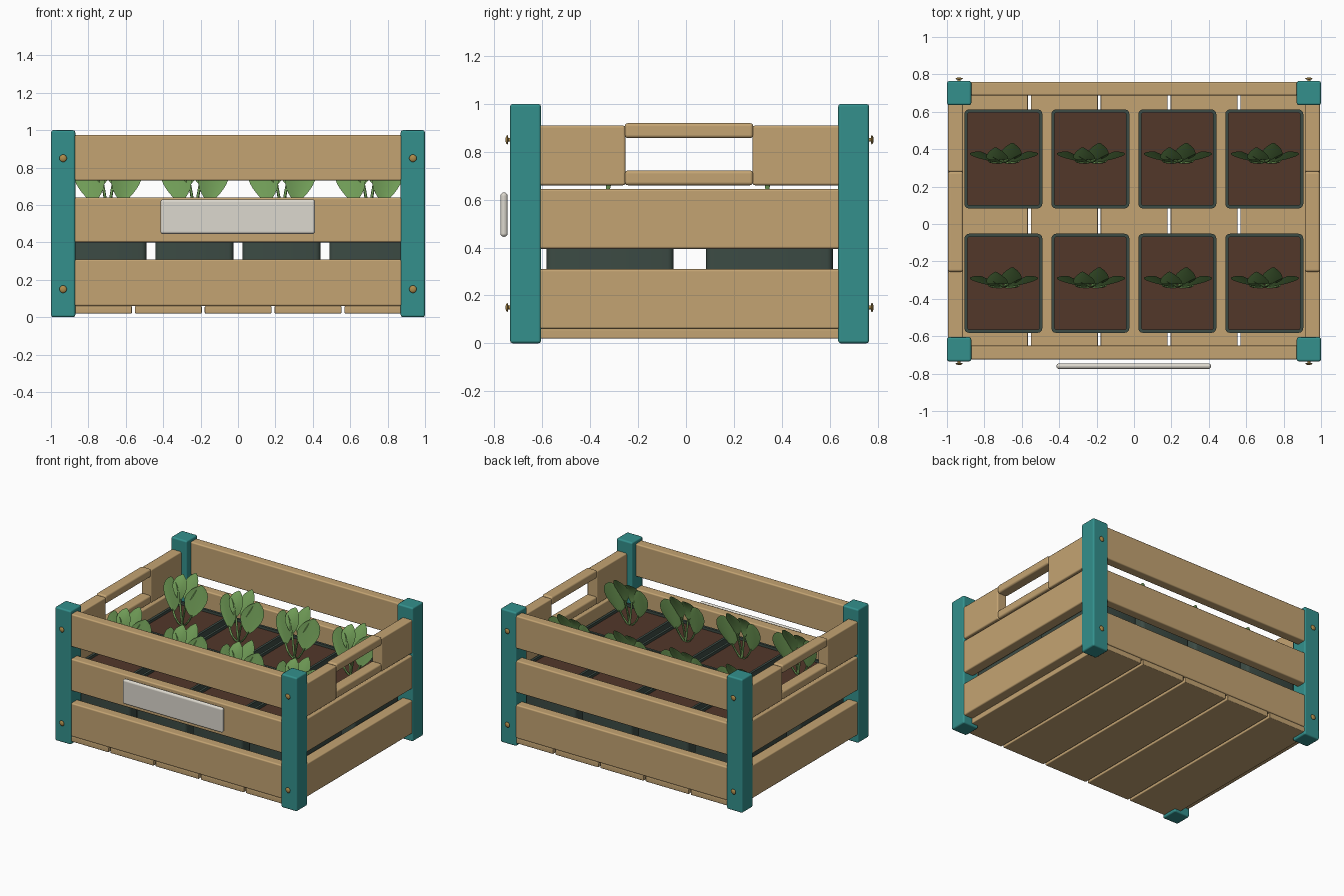
import bpy, bmesh, math
from mathutils import Vector

if "Cube" in bpy.data.objects:
    bpy.data.objects.remove(bpy.data.objects["Cube"])


def mat(name, r, g, b):
    m = bpy.data.materials.new(name)
    m.diffuse_color = (r, g, b, 1)
    m.use_nodes = True
    m.node_tree.nodes["Principled BSDF"].inputs["Base Color"].default_value = m.diffuse_color
    return m


WOOD = mat("wood", .55, .37, .17)
TEAL = mat("teal_paint", .033, .28, .265)
SOIL = mat("soil", .085, .038, .023)
POT = mat("pot_plastic", .045, .07, .058)
LEAF = mat("leaf_green", .17, .35, .10)
CREAM = mat("cream", .72, .69, .62)
BRASS = mat("brass", .42, .26, .07)


def finish(bm, name, material, smooth=25):
    me = bpy.data.meshes.new(name)
    bm.to_mesh(me)
    bm.free()
    me.materials.append(material)
    ob = bpy.data.objects.new(name, me)
    bpy.context.collection.objects.link(ob)
    bpy.context.view_layer.objects.active = ob
    bpy.ops.object.select_all(action='DESELECT')
    ob.select_set(True)
    bpy.ops.object.shade_smooth_by_angle(angle=math.radians(smooth))
    return ob


def cube(x, y, z):
    """bmesh box from (min, max) pairs"""
    bm = bmesh.new()
    bmesh.ops.create_cube(bm, size=1)
    for v in bm.verts:
        v.co = [p[0] if c < 0 else p[1] for c, p in zip(v.co, (x, y, z))]
    return bm


def box(name, x, y, z, material, bevel=.01, seg=2):
    """rounded box; weighted normals keep the broad faces flat"""
    bm = cube(x, y, z)
    bmesh.ops.bevel(bm, geom=bm.edges[:], offset=bevel, segments=seg, profile=.5, affect='EDGES')
    ob = finish(bm, name, material, 50)
    m = ob.modifiers.new("flat_faces", 'WEIGHTED_NORMAL')
    m.keep_sharp = True
    m.weight = 100
    return ob


# Corner posts
for sx, a, b in (("left", -1, -.87), ("right", .87, 1)):
    for sy, c, d in (("front", -.735, -.605), ("back", .635, .765)):
        box(f"{sy}_{sx}_post", (a, b), (c, d), (0, 1), TEAL, .012)

# Front and back slats
for i, z in enumerate(((.06, .31), (.40, .64), (.73, .975))):
    box(f"front_slat_{i}", (-.88, .88), (-.725, -.65), z, WOOD)
    box(f"back_slat_{i}", (-.88, .88), (.687, .76), z, WOOD)

# Side slats, with a hand hole in the top row
for side, x in (("left", (-.995, -.913)), ("right", (.913, .995))):
    for i, z in enumerate(((.06, .31), (.395, .645))):
        box(f"{side}_slat_{i}", x, (-.615, .645), z, WOOD)
    box(f"{side}_top_slat_front", x, (-.615, -.253), (.66, .91), WOOD)
    box(f"{side}_top_slat_back", x, (.278, .645), (.66, .91), WOOD)
    box(f"{side}_handle_bar", x, (-.256, .281), (.857, .92), WOOD, .014, 3)
    box(f"{side}_handle_lower_bar", x, (-.256, .281), (.66, .722), WOOD, .014, 3)

# Floor boards
for i in range(5):
    x0 = -.925 + i * .3735
    box(f"floor_board_{i}", (x0, x0 + .358), (-.722, .757), (.02, .06), WOOD, .006)

# Name plate, left blank
box("front_plate", (-.415, .412), (-.775, -.745), (.445, .63), CREAM, .0145, 4)

# Bolts: domed head on a short shank
for x in (-.935, .935):
    for z in (.15, .85):
        for y, s, tag in ((-.735, -1, "front"), (.765, 1, "back")):
            bm = bmesh.new()
            rings = []
            for r, h in ((.008, -.01), (.008, .007), (.015, .008), (.02, .011), (.016, .015), (.008, .018)):
                rings.append([bm.verts.new((x + r * math.cos(k * math.tau / 16), y + s * h,
                                            z + r * math.sin(k * math.tau / 16))) for k in range(16)])
            for p, q in zip(rings, rings[1:]):
                for k in range(16):
                    bm.faces.new((p[k], p[k - 1], q[k - 1], q[k]))
            bm.faces.new(rings[0])
            bm.faces.new(rings[-1])
            bmesh.ops.recalc_face_normals(bm, faces=bm.faces)
            finish(bm, f"{tag}_bolt", BRASS, 35)


def bez(p, t):
    a, b, c = (Vector(q) for q in p)
    return a * (1 - t) ** 2 + b * 2 * t * (1 - t) + c * t * t


def add_stem(bm, path, r=.008, n=6):
    rings = []
    for i in range(7):
        c = bez(path, i / 6)
        rings.append([bm.verts.new(c + Vector((r * math.cos(k * math.tau / n),
                                               r * math.sin(k * math.tau / n), 0))) for k in range(n)])
    for p, q in zip(rings, rings[1:]):
        for k in range(n):
            bm.faces.new((p[k - 1], p[k], q[k], q[k - 1]))


def add_leaf(bm, path, width, cup, yaw, nl=10, nw=6):
    # Cupped blade, broadest above the middle, following a curved midrib
    rows = []
    for i in range(nl + 1):
        t = .01 + .98 * i / nl
        f = math.sin(math.pi * t ** 1.15) ** .65
        w, c = width / 2 * f, bez(path, t)
        rows.append([bm.verts.new(c + Vector((w * u, yaw * w * u - cup * f * u * u, 0)))
                     for u in (j * 2 / nw - 1 for j in range(nw + 1))])
    for p, q in zip(rows, rows[1:]):
        for j in range(nw):
            bm.faces.new((p[j], p[j + 1], q[j + 1], q[j]))


# Pots with soil and a seedling each
for row, (y0, y1) in enumerate(((-.582, -.052), (.083, .613))):
    for col in range(4):
        x0 = -.907 + col * .465
        x1 = x0 + .417
        bm = cube((x0, x1), (y0, y1), (.06, .555))
        bmesh.ops.bevel(bm, geom=[e for e in bm.edges if abs(e.verts[0].co.z - e.verts[1].co.z) > .1],
                        offset=.025, segments=3, profile=.5, affect='EDGES')
        bm.normal_update()
        top = max(bm.faces, key=lambda f: f.calc_center_median().z)
        bmesh.ops.inset_region(bm, faces=[top], thickness=.018)
        ret = bmesh.ops.extrude_discrete_faces(bm, faces=[top])
        bmesh.ops.translate(bm, verts=ret['faces'][0].verts, vec=(0, 0, -.04))
        finish(bm, "pot", POT, 35)
        box("pot_soil", (x0 + .012, x1 - .012), (y0 + .012, y1 - .012), (.48, .537), SOIL, .008, 1)

        cx, cy = (x0 + x1) / 2 + .003, (y0 + y1) / 2 - .015
        stems, leaves = bmesh.new(), bmesh.new()
        for s in (-1, 1):
            # low outer leaf and taller inner leaf
            add_stem(stems, ((0, 0, .53), (s * .05, -.01, .55), (s * .078, .005, .63)))
            add_leaf(leaves, ((s * .078, .005, .61), (s * .095, .03, .74), (s * .125, .055, .845)),
                     .16, .012, s * .22)
            lift = .012 * s
            add_stem(stems, ((0, 0, .53), (s * .01, 0, .62), (s * .03, .015, .72)))
            add_leaf(leaves, ((s * .028, .013, .705), (s * .035, .03 + lift, .81),
                              (s * .045, .09 + lift, .888 + lift)), .115, .012, 0)
        for bm, name in ((stems, "seedling_stems"), (leaves, "seedling_leaves")):
            bmesh.ops.translate(bm, verts=bm.verts, vec=(cx, cy, 0))
            finish(bm, name, LEAF, 60)
